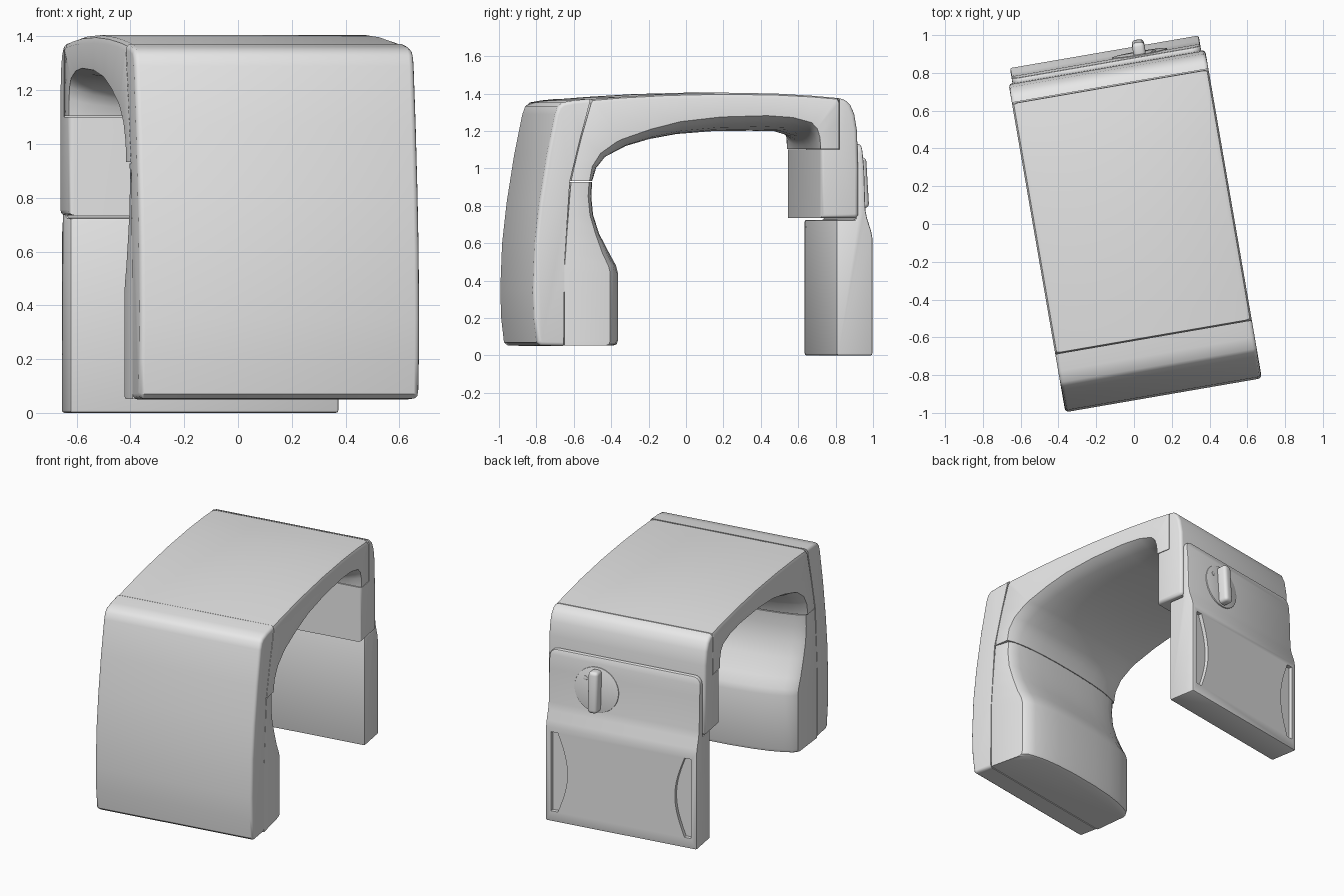
import bpy, bmesh, math
from mathutils import Vector, Matrix

cube = bpy.data.objects.get("Cube")
if cube:
    bpy.data.objects.remove(cube, do_unlink=True)

grey = bpy.data.materials.new("plain_grey")
grey.use_nodes = True
grey.diffuse_color = (0.8, 0.8, 0.8, 1)
grey.node_tree.nodes["Principled BSDF"].inputs["Base Color"].default_value = (0.8, 0.8, 0.8, 1)

TURN = math.radians(9.8)   # the whole body stands turned about z
HALF = 0.528               # half width of the body
parts = []


def finish(bm, name):
    bmesh.ops.recalc_face_normals(bm, faces=bm.faces)
    mesh = bpy.data.meshes.new(name)
    bm.to_mesh(mesh)
    bm.free()
    mesh.materials.append(grey)
    ob = bpy.data.objects.new(name, mesh)
    ob.rotation_euler.z = TURN
    bpy.context.collection.objects.link(ob)
    parts.append(ob)
    return ob


def bevel(bm, edges, width, segments=3):
    bmesh.ops.bevel(bm, geom=list(edges), offset=width, segments=segments,
                    profile=0.5, affect='EDGES', clamp_overlap=True)


def sharp(bm, angle=40):
    return [e for e in bm.edges if e.calc_face_angle(0) > math.radians(angle)]


def prism(points, half):
    """Side profile in y, z pulled across x; returns the mesh and its two rims."""
    bm = bmesh.new()
    rims = [[bm.verts.new((x, y, z)) for y, z in points] for x in (-half, half)]
    bm.faces.new(rims[0])
    bm.faces.new(rims[1][::-1])
    for i in range(len(points)):
        j = (i + 1) % len(points)
        bm.faces.new((rims[0][i], rims[0][j], rims[1][j], rims[1][i]))
    bmesh.ops.recalc_face_normals(bm, faces=bm.faces)
    return bm, rims


def soft_prism(name, points, soft, width):
    """Prism whose rim is rounded along the listed profile steps only."""
    bm, rims = prism(points, HALF)
    n = len(points)
    bevel(bm, [bm.edges.get((r[i % n], r[(i + 1) % n])) for r in rims for i in soft], width)
    return finish(bm, name)


# Cross-section of the padded inner side: x, share of the way from edge to middle
PAD = [(0.49, 0.3), (0.44, 0.5), (0.36, 0.72), (0.25, 0.88), (0.1, 0.98)]


def padded_loft(name, stations, edge_half):
    """Skin D-shaped sections, each from an outer, an edge and a middle y, z point."""
    bm = bmesh.new()
    rings = []
    for outer, edge, mid in stations:
        o, e, m = (Vector((0, *p)) for p in (outer, edge, mid))
        d = (e - o).normalized()
        r = 0.03 if o.z > 1.36 else 0.002
        side = [(HALF - r, o), (HALF - 0.3 * r, o + 0.3 * r * d), (HALF, o + r * d), (edge_half, e)]
        side += [(x, e.lerp(m, t)) for x, t in PAD]
        ring = [(x, p) for x, p in side] + [(-x, p) for x, p in reversed(side)]
        rings.append([bm.verts.new((x, p.y, p.z)) for x, p in ring])
    for a, b in zip(rings, rings[1:]):
        for i in range(len(a)):
            j = (i + 1) % len(a)
            bm.faces.new((a[i], a[j], b[j], b[i]))
    bm.faces.new(rings[0])
    bm.faces.new(rings[-1][::-1])
    return finish(bm, name)


# Front shell: bowed slab with a curved rear seam
soft_prism("front_shell", [
    (-0.755, 0.05), (-0.88, 0.053), (-0.9, 0.07), (-0.915, 0.2), (-0.92, 0.35), (-0.91, 0.6),
    (-0.885, 0.82), (-0.845, 1.07), (-0.8, 1.29), (-0.785, 1.33), (-0.76, 1.352), (-0.7, 1.363),
    (-0.608, 1.372), (-0.665, 1.16), (-0.722, 0.93), (-0.75, 0.5)], range(0, 12), 0.02)

# Inner pad of the front leg, swelling into a thick foot
pad = [(-0.715, 0.928, -0.615, -0.555), (-0.722, 0.85, -0.62, -0.56), (-0.73, 0.75, -0.61, -0.55),
       (-0.738, 0.65, -0.58, -0.515), (-0.745, 0.54, -0.54, -0.45), (-0.75, 0.48, -0.51, -0.415),
       (-0.75, 0.44, -0.5, -0.405), (-0.75, 0.08, -0.5, -0.405), (-0.75, 0.06, -0.507, -0.412),
       (-0.75, 0.052, -0.525, -0.43)]
padded_loft("front_leg_pad", [((o, z), (e, z), (m, z)) for o, z, e, m in pad], 0.515)

# Top cover: arch between the two legs
padded_loft("top_cover", [
    ((-0.715, 0.933), (-0.615, 0.933), (-0.555, 0.933)),
    ((-0.695, 1.02), (-0.6, 1.01), (-0.53, 1.0)),
    ((-0.66, 1.16), (-0.555, 1.08), (-0.48, 1.055)),
    ((-0.608, 1.34), (-0.47, 1.14), (-0.39, 1.1)),
    ((-0.602, 1.37), (-0.44, 1.155), (-0.36, 1.115)),
    ((-0.45, 1.382), (-0.28, 1.21), (-0.22, 1.155)),
    ((-0.2, 1.397), (-0.12, 1.25), (-0.07, 1.182)),
    ((0.1, 1.405), (0.1, 1.275), (0.12, 1.197)),
    ((0.4, 1.4), (0.35, 1.282), (0.35, 1.2)),
    ((0.6, 1.388), (0.49, 1.272), (0.5, 1.197)),
    ((0.737, 1.376), (0.59, 1.245), (0.585, 1.17)),
    ((0.739, 1.35), (0.62, 1.215), (0.61, 1.152)),
    ((0.74, 1.25), (0.635, 1.17), (0.63, 1.125)),
    ((0.74, 1.104), (0.64, 1.104), (0.64, 1.104))], HALF)

# Back block: upper part of the back leg
soft_prism("back_block", [
    (0.64, 0.735), (0.83, 0.735), (0.845, 0.75), (0.845, 1.0), (0.84, 1.2), (0.825, 1.29),
    (0.803, 1.34), (0.775, 1.365), (0.743, 1.375), (0.743, 1.1), (0.64, 1.1)],
    [10, *range(0, 8)], 0.02)

# Back panel: thick below, thin plate above, rounded upper corners
bm, rims = prism([
    (0.73, 0), (0.925, 0), (0.925, 0.63), (0.917, 0.67), (0.897, 0.73), (0.887, 0.78),
    (0.88, 1.0), (0.868, 1.13), (0.835, 1.13), (0.835, 0.725), (0.73, 0.725)], 0.507)
bevel(bm, [bm.edges.get((r[7], r[8])) for r in rims], 0.05, 5)
bevel(bm, sharp(bm), 0.01, 2)
panel = finish(bm, "back_panel")

# Shallow finger grips sunk into both sides of the back panel
for s in (-1, 1):
    outline = [(0.47, 0.07), (0.47, 0.6)]
    for i in range(13):
        t = i / 12
        outline.append((0.425 - 0.065 * math.sin(math.pi * t), 0.6 - 0.53 * t))
    bm = bmesh.new()
    face = bm.faces.new([bm.verts.new((s * x, 0.9, z)) for x, z in outline])
    new = bmesh.ops.extrude_face_region(bm, geom=[face])["geom"]
    bmesh.ops.translate(bm, vec=(0, 0.1, 0), verts=[v for v in new if isinstance(v, bmesh.types.BMVert)])
    cutter = finish(bm, "grip_cutter")
    cutter.hide_render = True
    parts.remove(cutter)
    cut = panel.modifiers.new("grip", 'BOOLEAN')
    cut.operation = 'DIFFERENCE'
    cut.solver = 'EXACT'
    cut.object = cutter
    bpy.context.view_layer.objects.active = panel
    bpy.ops.object.modifier_apply(modifier=cut.name)
    bpy.data.objects.remove(cutter, do_unlink=True)

# Rotary knob: flat disc, small dot and upright handle
KNOB = Matrix.Translation((0.183, 0.882, 0.92)) @ Matrix.Rotation(math.radians(3.5), 4, 'X')


def disc(name, radius, depth, x, z, lift):
    bm = bmesh.new()
    bmesh.ops.create_cone(bm, cap_ends=True, segments=48, radius1=radius, radius2=radius, depth=depth,
                          matrix=KNOB @ Matrix.Translation((x, lift, z)) @ Matrix.Rotation(math.pi / 2, 4, 'X'))
    bevel(bm, sharp(bm), 0.003, 2)
    finish(bm, name)


disc("knob_disc", 0.148, 0.02, 0, 0, -0.004)
disc("knob_dot", 0.014, 0.008, 0.075, 0.065, 0.005)
bm = bmesh.new()
bmesh.ops.create_cube(bm, size=1, matrix=KNOB @ Matrix.Translation((0, 0.03, 0))
                      @ Matrix.Diagonal((0.066, 0.08, 0.27, 1)))
bevel(bm, bm.edges[:], 0.022, 4)
finish(bm, "knob_handle")

# Smooth shading with crisp seams
bpy.ops.object.select_all(action='DESELECT')
for ob in parts:
    ob.select_set(True)
bpy.context.view_layer.objects.active = panel
bpy.ops.object.shade_smooth_by_angle(angle=math.radians(32))
